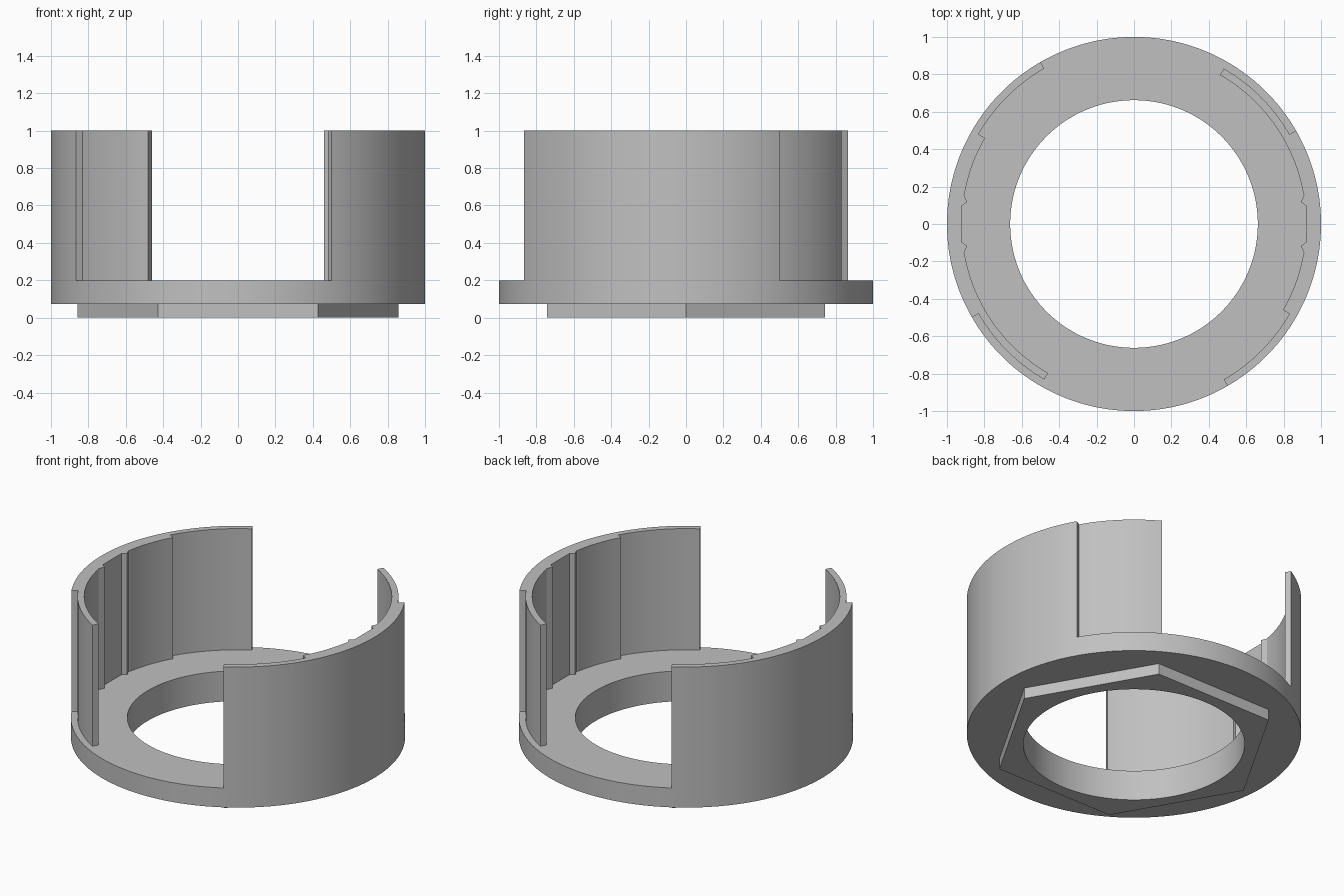
import bpy
import bmesh
from math import sin, cos, radians, pi

cube = bpy.data.objects.get("Cube")
if cube:
    bpy.data.objects.remove(cube, do_unlink=True)

HOLE, RIM = 0.662, 1.0
FLANGE_Z, DECK_Z, TOP_Z = 0.072, 0.2, 1.0
WALL_IN, WALL_MID = 0.92, 0.96
HEX_FLAT = 0.742
STEP = 2

grey = bpy.data.materials.new("plain grey")
grey.use_nodes = True
colour = (0.53, 0.53, 0.53, 1)
grey.diffuse_color = colour
grey.node_tree.nodes["Principled BSDF"].inputs["Base Color"].default_value = colour


def polar(r, deg):
    return (r * cos(radians(deg)), r * sin(radians(deg)))


def arc(r, start, end):
    """Points along an arc, in fixed angular steps, ends included."""
    n = max(1, round(abs(end - start) / STEP))
    return [polar(r, start + (end - start) * i / n) for i in range(n + 1)]


def finish(name, bm):
    bmesh.ops.recalc_face_normals(bm, faces=bm.faces)
    mesh = bpy.data.meshes.new(name)
    bm.to_mesh(mesh)
    bm.free()
    mesh.materials.append(grey)
    obj = bpy.data.objects.new(name, mesh)
    bpy.context.collection.objects.link(obj)
    bpy.ops.object.select_all(action="DESELECT")
    obj.select_set(True)
    bpy.context.view_layer.objects.active = obj
    bpy.ops.object.shade_smooth_by_angle(angle=radians(20))
    return obj


# Base: round flange with a hexagonal foot and a hole right through
bm = bmesh.new()
sections = []
for deg in range(0, 360, STEP):
    foot = HEX_FLAT / cos(radians(deg % 60 - 30))
    profile = [(HOLE, 0), (foot, 0), (foot, FLANGE_Z),
               (RIM, FLANGE_Z), (RIM, DECK_Z), (HOLE, DECK_Z)]
    sections.append([bm.verts.new((*polar(r, deg), z)) for r, z in profile])
for i, a in enumerate(sections):
    b = sections[(i + 1) % len(sections)]
    for j in range(len(a)):
        k = (j + 1) % len(a)
        bm.faces.new((a[j], a[k], b[k], b[j]))
finish("base_flange", bm)

# Wall outline: thin outer lip, full wall, thin inner tab, two catch ribs
rib = [(0.922, 9.7), (0.90, 7.5), (0.925, 6.0)]
outline = (
    arc(RIM, -60, 30)
    + arc(WALL_MID, 30, 60)
    + arc(WALL_IN, 60, 10)
    + [polar(r, d) for r, d in rib]
    + [polar(r, -d) for r, d in reversed(rib)]
    + arc(WALL_IN, -10, -30)
    + arc(WALL_MID, -30, -60)
)

# The two walls are half a turn apart
for name, turn in (("left_wall", 0), ("right_wall", pi)):
    bm = bmesh.new()
    face = bm.faces.new([bm.verts.new((x, y, DECK_Z)) for x, y in outline])
    ext = bmesh.ops.extrude_face_region(bm, geom=[face], use_keep_orig=True)
    top = [v for v in ext["geom"] if isinstance(v, bmesh.types.BMVert)]
    bmesh.ops.translate(bm, verts=top, vec=(0, 0, TOP_Z - DECK_Z))
    wall = finish(name, bm)
    wall.rotation_euler.z = turn
